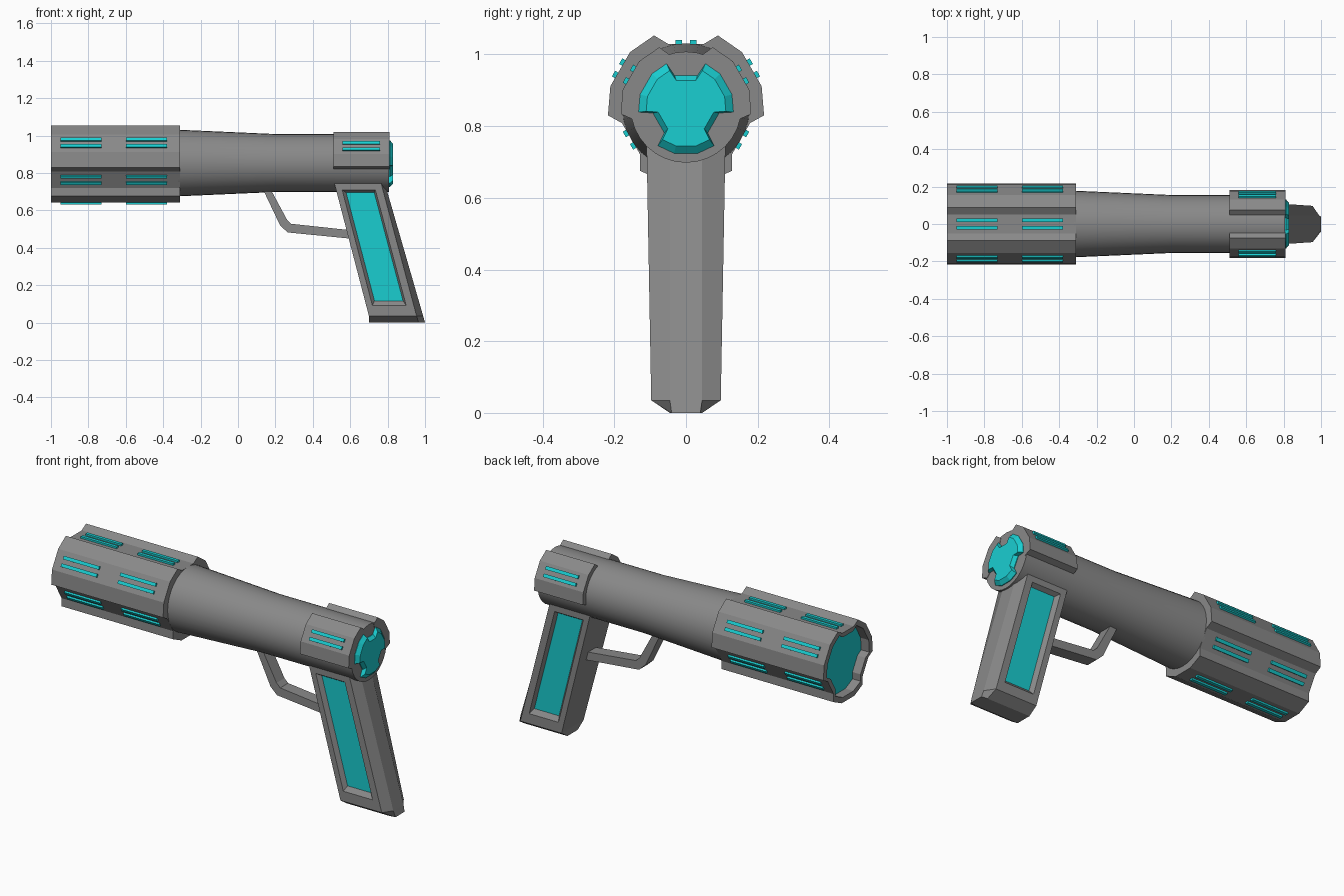
import bpy, bmesh
from math import sin, cos, radians, pi
from mathutils import Vector, Matrix

if "Cube" in bpy.data.objects:
    bpy.data.objects.remove(bpy.data.objects["Cube"])

ZC = 0.853  # height of the barrel axis
cyan = bpy.data.materials.new("cyan_glow")
cyan.diffuse_color = (0.01, 0.62, 0.64, 1)
cyan.use_nodes = True
cyan.node_tree.nodes["Principled BSDF"].inputs["Base Color"].default_value = cyan.diffuse_color
grey = bpy.data.materials.new("grey_shell")
grey.diffuse_color = (0.25, 0.25, 0.25, 1)
grey.use_nodes = True
grey.node_tree.nodes["Principled BSDF"].inputs["Base Color"].default_value = grey.diffuse_color


def finish(name, bm, mats, smooth=None):
    bmesh.ops.recalc_face_normals(bm, faces=bm.faces)
    me = bpy.data.meshes.new(name)
    bm.to_mesh(me)
    bm.free()
    for m in mats:
        me.materials.append(m)
    ob = bpy.data.objects.new(name, me)
    bpy.context.collection.objects.link(ob)
    if smooth:
        bpy.ops.object.select_all(action='DESELECT')
        ob.select_set(True)
        bpy.context.view_layer.objects.active = ob
        bpy.ops.object.shade_smooth_by_angle(angle=radians(smooth))
    return ob


def loft(bm, rings, start=True, end=True):
    """Skin equal-length rings; returns the start and end caps."""
    vs = [[bm.verts.new(p) for p in r] for r in rings]
    n = len(vs[0])
    for a, b in zip(vs, vs[1:]):
        for i in range(n):
            bm.faces.new((a[i], a[(i + 1) % n], b[(i + 1) % n], b[i]))
    return (bm.faces.new(vs[0]) if start else None,
            bm.faces.new(vs[-1]) if end else None)


def polar(pts, x, s=1.0):
    return [(x, s * r * cos(radians(a)), ZC + s * r * sin(radians(a))) for a, r in pts]


def lobe(c, ro, ri, notch):
    return [(c - notch, ri), (c - 36, ro), (c - 14.5, ro),
            (c + 14.5, ro), (c + 36, ro), (c + notch, ri)]


def trefoil(ro, ri, notch=44):
    return [p for c in (30, 150, 270) for p in lobe(c, ro, ri, notch)]


# Front barrel: three-lobed shell with a recessed cyan muzzle
bm = bmesh.new()
sec = trefoil(0.219, 0.184)
floor, _ = loft(bm, [polar(sec, -0.95, 0.86), polar(sec, -1, 0.86),
                     polar(sec, -1), polar(sec, -0.31)])
floor.material_index = 1
finish("front_barrel", bm, [grey, cyan])

# Main body: smooth tapered tube
bm = bmesh.new()
loft(bm, [polar([(i * 11.25, r) for i in range(32)], x)
          for x, r in ((-0.32, 0.178), (0.2, 0.155), (0.808, 0.155))])
finish("main_body", bm, [grey], 30)

# Rear shells: one raised lobe on each upper side
bm = bmesh.new()
for c in (30, 150):
    sec = lobe(c, 0.183, 0.148, 44) + [(c, 0.08)]
    loft(bm, [polar(sec, 0.51), polar(sec, 0.81)])
finish("rear_shells", bm, [grey])

# Rear cap: bevelled three-lobed cyan plate
bm = bmesh.new()
sec = trefoil(0.133, 0.094, 40)
loft(bm, [polar(sec, 0.80), polar(sec, 0.812), polar(sec, 0.83, 0.84)])
finish("rear_cap", bm, [cyan])

# Light strips: pairs of thin bars around the barrel and on the rear shells
bm = bmesh.new()


def bars(x, length, angle, r):
    for t in (-0.02, 0.02):
        m = (Matrix.Translation((x, 0, ZC)) @ Matrix.Rotation(radians(angle), 4, 'X')
             @ Matrix.Translation((0, r, t)) @ Matrix.Diagonal((length, 0.02, 0.018, 1)))
        bmesh.ops.create_cube(bm, size=1, matrix=m)


for k in range(6):
    for x in (-0.84, -0.49):
        bars(x, 0.22, 30 + 60 * k, 0.212 if k % 2 == 0 else 0.177)
for angle in (30, 150):
    bars(0.66, 0.20, angle, 0.177)
finish("light_strips", bm, [cyan])

# Grip: slanted handle with bevelled back and base, recessed panel on each side
bm = bmesh.new()


def grip_ring(z, xf, xs, xb, y, yb):
    return [Vector(p) for p in ((xf, -y, z), (xs, -y, z), (xb, -yb, z),
                                (xb, yb, z), (xs, y, z), (xf, y, z))]


top = grip_ring(0.745, 0.515, 0.765, 0.785, 0.11, 0.045)
mid = grip_ring(0.035, 0.70, 0.955, 0.99, 0.097, 0.045)
low = grip_ring(0.0, 0.70, 0.965, 1.0, 0.045, 0.04)
loft(bm, [top, mid, low])
bm.faces.ensure_lookup_table()
sides = [f for f in bm.faces if len(f.verts) == 4
         and abs(f.calc_center_median().y) > 0.09 and f.calc_area() > 0.15]
sides = [f for f in sides if f.calc_center_median().x < 0.75]
bmesh.ops.delete(bm, geom=sides, context='FACES_ONLY')
for s, i, j in ((-1, 0, 1), (1, 5, 4)):
    def side(u, v, d=0):
        p = top[i].lerp(top[j], u).lerp(mid[i].lerp(mid[j], u), v)
        return p - Vector((0, s * d, 0))

    def quad(u0, u1, v0, v1, d=0):
        return [side(u0, v0, d), side(u1, v0, d), side(u1, v1, d), side(u0, v1, d)]
    _, panel = loft(bm, [quad(0, 1, 0, 1), quad(0.13, 0.84, 0.05, 0.92),
                         quad(0.2, 0.8, 0.07, 0.885, 0.022)], start=False)
    panel.material_index = 1
bmesh.ops.remove_doubles(bm, verts=bm.verts, dist=0.0005)
finish("grip", bm, [grey, cyan])

# Trigger guard: bent flat bar under the body
outer = [(0.125, 0.73), (0.225, 0.52), (0.265, 0.482), (0.62, 0.447)]
inner = [(0.165, 0.73), (0.262, 0.55), (0.285, 0.528), (0.62, 0.492)]
bm = bmesh.new()
loft(bm, [[(xo, -0.035, zo), (xo, 0.035, zo), (xi, 0.035, zi), (xi, -0.035, zi)]
          for (xo, zo), (xi, zi) in zip(outer, inner)])
finish("trigger_guard", bm, [grey])
